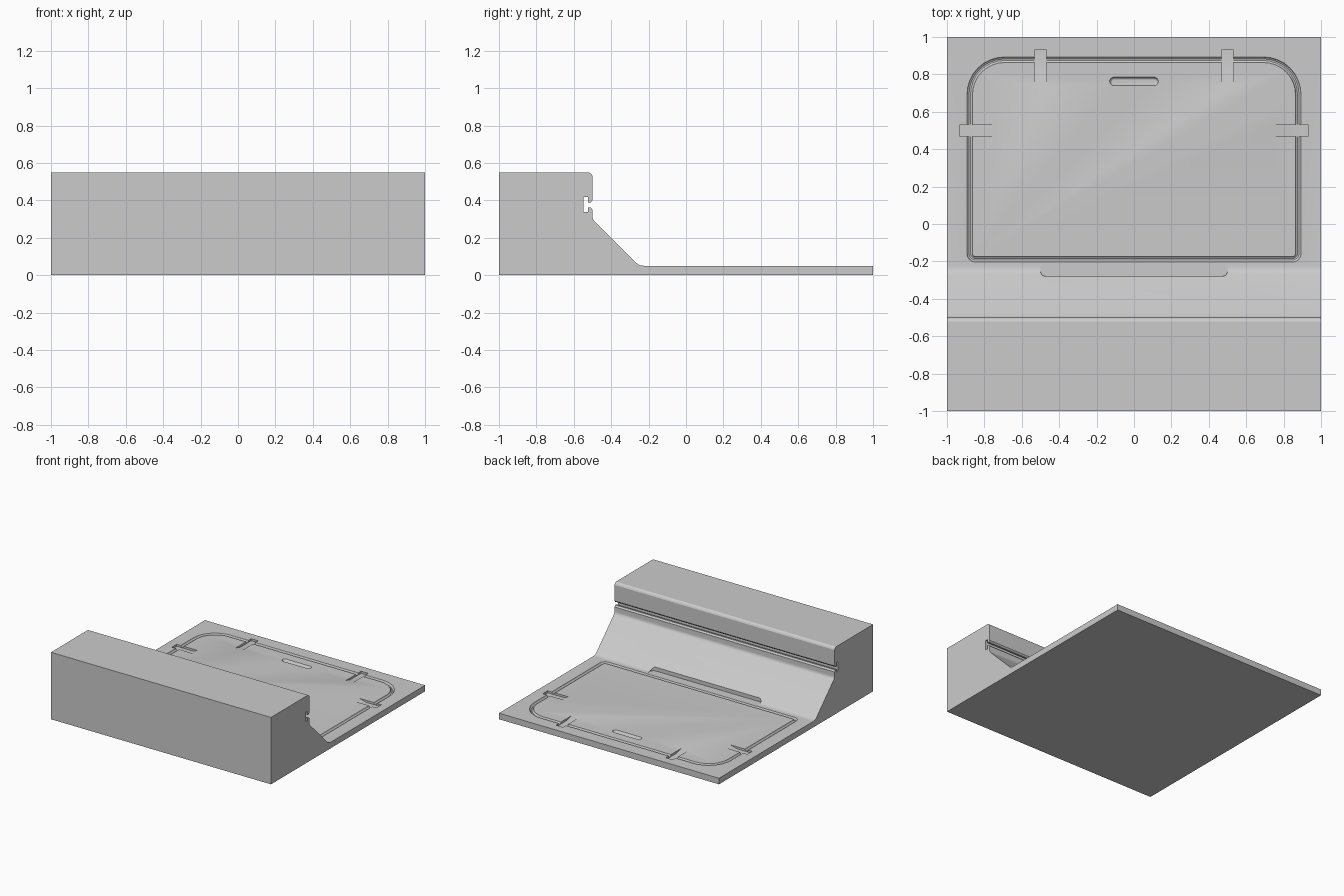
import bpy, bmesh
from math import cos, sin, pi, radians
from mathutils import Vector

if "Cube" in bpy.data.objects:
    bpy.data.objects.remove(bpy.data.objects["Cube"])

TOP = 0.05  # floor plate height


def make_object(name, bm):
    bmesh.ops.recalc_face_normals(bm, faces=bm.faces)
    mesh = bpy.data.meshes.new(name)
    bm.to_mesh(mesh)
    bm.free()
    ob = bpy.data.objects.new(name, mesh)
    bpy.context.collection.objects.link(ob)
    return ob


def fillet(prev, corner, nxt, size, steps=4):
    """Round one profile corner with a short quadratic arc."""
    p, c, n = Vector(prev), Vector(corner), Vector(nxt)
    a, b = c + (p - c).normalized() * size, c + (n - c).normalized() * size
    ts = [i / steps for i in range(steps + 1)]
    return [tuple(a * (1 - t) ** 2 + c * 2 * t * (1 - t) + b * t * t) for t in ts]


def prism(name, pts, axis, lo, hi):
    """Extrude a 2D outline: axis 'x' uses (y, z) points, 'z' uses (x, y)."""
    bm = bmesh.new()
    place = (lambda p, h: (h, *p)) if axis == 'x' else (lambda p, h: (*p, h))
    a, b = ([bm.verts.new(place(p, h)) for p in pts] for h in (lo, hi))
    bm.faces.new(a)
    bm.faces.new(b)
    for i in range(len(pts)):
        j = (i + 1) % len(pts)
        bm.faces.new((a[i], a[j], b[j], b[i]))
    return make_object(name, bm)


def rounded_rect(x0, x1, y0, y1, r_low, r_high, steps=8):
    corners = ((x1, y0, -1, 1, r_low, -90), (x1, y1, -1, -1, r_high, 0),
               (x0, y1, 1, -1, r_high, 90), (x0, y0, 1, 1, r_low, 180))
    pts = []
    for x, y, sx, sy, r, start in corners:
        for i in range(steps + 1):
            a = radians(start + 90 * i / steps)
            pts.append((x + sx * r + r * cos(a), y + sy * r + r * sin(a)))
    return pts


def loft(name, rings, closed):
    """Skin stacked rings; closed joins last to first, otherwise caps the ends."""
    bm = bmesh.new()
    loops = [[bm.verts.new(p) for p in ring] for ring in rings]
    n = len(loops[0])
    for k in range(len(loops) if closed else len(loops) - 1):
        a, b = loops[k], loops[(k + 1) % len(loops)]
        for i in range(n):
            j = (i + 1) % n
            bm.faces.new((a[i], a[j], b[j], b[i]))
    if not closed:
        bm.faces.new(loops[0])
        bm.faces.new(loops[-1])
    return make_object(name, bm)


def cut(body, cutter):
    cutter.hide_render = True
    mod = body.modifiers.new(cutter.name, 'BOOLEAN')
    mod.operation = 'DIFFERENCE'
    mod.solver = 'EXACT'
    mod.object = cutter
    bpy.context.view_layer.objects.active = body
    bpy.ops.object.modifier_apply(modifier=mod.name)
    bpy.data.objects.remove(cutter)


# Main body: side profile with sloped face and T-shaped slot
profile = [(-1, 0), (1, 0), (1, TOP)]
profile += fillet((1, TOP), (-0.25, TOP), (-0.5, 0.30), 0.025)
profile += fillet((-0.25, TOP), (-0.5, 0.30), (-0.5, 0.36), 0.015)
profile += [(-0.5, 0.35), (-0.51, 0.362), (-0.524, 0.362), (-0.524, 0.337),
            (-0.547, 0.337), (-0.547, 0.418), (-0.524, 0.418),
            (-0.524, 0.388), (-0.51, 0.388), (-0.5, 0.40),
            (-0.5, 0.53), (-0.505, 0.54), (-0.52, 0.55), (-1, 0.55)]
body = prism("stepped_base", profile, 'x', -1, 1)

# Hinge recess in the slope
cut(body, prism("hinge_recess", rounded_rect(-0.5, 0.5, -0.28, -0.195, 0.03, 0.001, 5),
                'z', TOP - 0.001, 0.2))


# Groove around the hatch panel
def groove_ring(inset, z):
    pts = rounded_rect(-0.893 + inset, 0.893 - inset, -0.203 + inset, 0.893 - inset,
                       0.045 - inset, 0.2 - inset)
    return [(x, y, z) for x, y in pts]


section = [(0, 0.06), (0, TOP), (0.004, 0.041), (0.011, 0.036),
           (0.019, 0.036), (0.026, 0.041), (0.03, TOP), (0.03, 0.06)]
cut(body, loft("panel_groove", [groove_ring(i, z) for i, z in section], True))

# Finger slot with tapered walls
slot = []
for inset, z in ((0, 0.06), (0, TOP), (0.008, 0.038), (0.012, 0.036)):
    r = 0.0225 - inset
    pts = rounded_rect(-0.13 + inset, 0.13 - inset, 0.74 + inset, 0.785 - inset, r * 0.99, r * 0.99)
    slot.append([(x, y, z) for x, y in pts])
cut(body, loft("finger_slot", slot, False))

# Latch pockets: ramp down from the panel, flat floor, crossing the groove
pocket = [(0.73, TOP), (0.79, 0.033), (0.93, 0.033), (0.93, 0.07), (0.73, 0.07)]
for px, angle, py in ((-0.5, 0, 0), (0.5, 0, 0), (0, -90, 0.5), (0, 90, 0.5)):
    latch = prism("latch_pocket", [(y, z) for y, z in pocket], 'x', -0.032, 0.032)
    latch.rotation_euler.z = radians(angle)
    latch.location = (px, py, 0)
    bpy.context.view_layer.update()
    cut(body, latch)

bpy.context.view_layer.objects.active = body
body.select_set(True)
bpy.ops.object.shade_smooth_by_angle(angle=radians(25))
